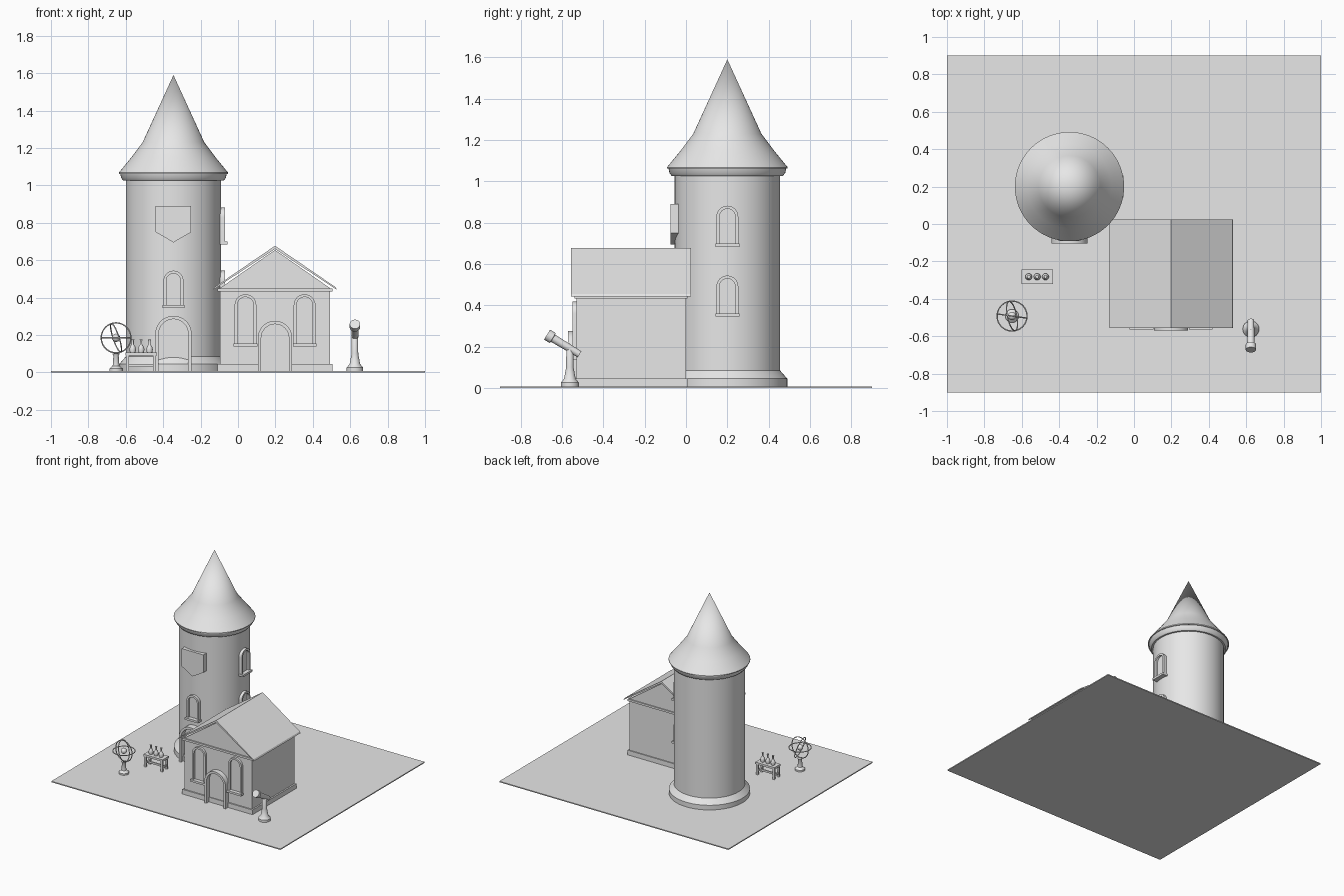
import bpy, bmesh, math
from mathutils import Matrix, Vector

old = bpy.data.objects.get("Cube")
if old:
    bpy.data.objects.remove(old, do_unlink=True)

stone = bpy.data.materials.new("plain grey")
stone.use_nodes = True
GREY = (0.8, 0.8, 0.8, 1)
stone.diffuse_color = GREY
stone.node_tree.nodes["Principled BSDF"].inputs["Base Color"].default_value = GREY


def finish(name, bm, matrix=Matrix(), smooth=False):
    bmesh.ops.recalc_face_normals(bm, faces=bm.faces)
    mesh = bpy.data.meshes.new(name)
    bm.to_mesh(mesh)
    bm.free()
    mesh.materials.append(stone)
    obj = bpy.data.objects.new(name, mesh)
    obj.matrix_world = matrix
    bpy.context.collection.objects.link(obj)
    if smooth:
        bpy.ops.object.select_all(action='DESELECT')
        obj.select_set(True)
        bpy.context.view_layer.objects.active = obj
        bpy.ops.object.shade_smooth_by_angle(angle=math.radians(35))
    return obj


def box(name, x0, x1, y0, y1, z0, z1, matrix=Matrix()):
    bm = bmesh.new()
    bmesh.ops.create_cube(bm, size=1)
    for v in bm.verts:
        v.co = ((x0 + x1) / 2 + v.co.x * (x1 - x0), (y0 + y1) / 2 + v.co.y * (y1 - y0),
                (z0 + z1) / 2 + v.co.z * (z1 - z0))
    return finish(name, bm, matrix)


def lathe(name, profile, matrix, sides=32):
    """Spin (radius, height) points around z."""
    bm = bmesh.new()
    pts = [bm.verts.new((r, 0, z)) for r, z in profile]
    edges = [bm.edges.new(pair) for pair in zip(pts, pts[1:])]
    bmesh.ops.spin(bm, geom=pts + edges, axis=(0, 0, 1), cent=(0, 0, 0),
                   angle=math.tau, steps=sides, use_duplicate=False)
    bmesh.ops.remove_doubles(bm, verts=bm.verts, dist=0.0001)
    return finish(name, bm, matrix, True)


def prism(name, outline, y0, y1, matrix=Matrix()):
    """Extrude an (x, z) outline along y."""
    bm = bmesh.new()
    face = bm.faces.new([bm.verts.new((x, y0, z)) for x, z in outline])
    new = bmesh.ops.extrude_face_region(bm, geom=[face])["geom"]
    bmesh.ops.translate(bm, vec=(0, y1 - y0, 0),
                        verts=[v for v in new if isinstance(v, bmesh.types.BMVert)])
    return finish(name, bm, matrix)


def arch(half, height, z0=0.0, steps=16):
    """Round-headed outline standing on z0."""
    head = [(half * math.cos(math.pi * i / steps), height - half + half * math.sin(math.pi * i / steps))
            for i in range(steps + 1)]
    return [(half, z0)] + head + [(-half, z0)]


def opening(name, matrix, half, height, border, depth, back, sill):
    """Arched surround with a set-back panel, facing -y at the wall plane."""
    outer, inner = arch(half, height), arch(half - border, height - border)
    bm = bmesh.new()
    rings = [[bm.verts.new((x, y, z)) for x, z in line]
             for line, y in ((outer, back), (outer, -depth), (inner, -depth), (inner, back))]
    for a, b in zip(rings, rings[1:] + rings[:1]):
        for i in range(len(a) - 1):
            bm.faces.new((a[i], a[i + 1], b[i + 1], b[i]))
    for end in (0, -1):
        bm.faces.new([r[end] for r in rings])
    finish(name + "_surround", bm, matrix, True)
    prism(name + "_panel", inner, -0.004, back, matrix)
    if sill:
        box(name + "_sill", -half - 0.005, half + 0.005, -depth - 0.015, back, -0.012, 0.004, matrix)


def at(x, y, z, turn=0):
    return Matrix.Translation((x, y, z)) @ Matrix.Rotation(math.radians(turn), 4, 'Z')


def ring(name, radius, thick, matrix):
    bm = bmesh.new()
    rows = []
    for i in range(48):
        a = math.tau * i / 48
        rows.append([bm.verts.new(((radius + thick * math.cos(b)) * math.cos(a),
                                   (radius + thick * math.cos(b)) * math.sin(a), thick * math.sin(b)))
                     for b in (math.tau * j / 8 for j in range(8))])
    for i, row in enumerate(rows):
        nxt = rows[(i + 1) % 48]
        for j in range(8):
            k = (j + 1) % 8
            bm.faces.new((row[j], nxt[j], nxt[k], row[k]))
    finish(name, bm, matrix, True)


def ball(name, radius, matrix):
    bm = bmesh.new()
    bmesh.ops.create_uvsphere(bm, u_segments=20, v_segments=12, radius=radius)
    finish(name, bm, matrix, True)


# Ground slab
box("ground", -1, 1, -0.9, 0.9, 0, 0.008)
G = 0.008

# Round tower with flared foot, cornice and conical roof
TX, TY, TR = -0.345, 0.2, 0.255
tower = at(TX, TY, 0)
lathe("tower_wall", [(0, G), (0.29, G), (0.29, 0.045), (0.255, 0.085), (TR, 1.04), (0, 1.04)], tower, 64)
lathe("tower_cornice", [(TR - 0.01, 1.025), (0.268, 1.025), (0.28, 1.04), (0.285, 1.065), (TR - 0.01, 1.065)], tower, 64)
lathe("tower_roof", [(0, 1.062), (0.292, 1.062), (0.292, 1.068), (0.225, 1.15), (0.165, 1.23), (0, 1.59)], tower, 64)

# Tower openings and shield plaque
front = TY - TR
opening("tower_door", at(TX, front, G), 0.097, 0.295, 0.018, 0.05, 0.04, False)
opening("tower_front_window", at(TX, front, 0.357), 0.053, 0.187, 0.015, 0.02, 0.02, True)
for level, z in (("lower", 0.357), ("upper", 0.695)):
    opening(level + "_side_window", at(TX + TR, TY, z, 90), 0.053, 0.187, 0.015, 0.02, 0.02, True)
prism("shield_plaque", [(-0.095, 0.89), (0.095, 0.89), (0.095, 0.75), (0, 0.695), (-0.095, 0.75)],
      front - 0.02, front + 0.025, at(TX, 0, 0))

# House body
HX = 0.198
house = at(HX, 0, 0)
box("house_plinth", -0.307, 0.307, -0.54, 0.008, G, 0.045, house)
prism("house_wall", [(-0.295, G), (0.295, G), (0.295, 0.45), (0, 0.655), (-0.295, 0.45)], -0.53, 0, house)
box("house_cornice", -0.307, 0.307, -0.54, 0.008, 0.433, 0.449, house)
prism("house_roof", [(-0.33, 0.442), (-0.325, 0.455), (0, 0.677), (0.325, 0.455), (0.33, 0.442), (0, 0.66)],
      -0.557, 0.025, house)

# House openings
opening("house_door", at(HX, -0.53, G), 0.092, 0.268, 0.018, 0.04, 0.02, False)
for side, x in (("right", -0.158), ("left", 0.158)):
    opening(side + "_house_window", at(HX + x, -0.53, 0.15), 0.058, 0.268, 0.015, 0.018, 0.02, True)

# Ringed globe on a pedestal
lathe("globe_stand", [(0, G), (0.036, G), (0.036, 0.02), (0.018, 0.035), (0.014, 0.09), (0.02, 0.1), (0, 0.104)],
      at(-0.652, -0.492, 0), 24)
globe = at(-0.652, -0.492, 0.185)
ball("globe_core", 0.022, globe)
for name, axis, tilt, turn in (("level", 'X', 0, 0), ("facing", 'X', 90, -8), ("crossing", 'Y', 72, 12)):
    ring("globe_" + name + "_ring", 0.08, 0.0035,
         globe @ Matrix.Rotation(math.radians(turn), 4, 'Z') @ Matrix.Rotation(math.radians(tilt), 4, axis))

# Bench with three flasks
bench = at(-0.518, -0.282, 0)
box("bench_top", -0.084, 0.084, -0.038, 0.038, 0.09, 0.106, bench)
for x in (-0.072, 0.072):
    for y in (-0.028, 0.028):
        box("bench_leg", x - 0.008, x + 0.008, y - 0.007, y + 0.007, G, 0.092, bench)
    box("bench_end_rail", x - 0.005, x + 0.005, -0.028, 0.028, 0.03, 0.045, bench)
box("bench_stretcher", -0.072, 0.072, -0.005, 0.005, 0.03, 0.045, bench)
for x in (-0.045, 0, 0.045):
    lathe("flask", [(0, 0.105), (0.014, 0.105), (0.018, 0.122), (0.014, 0.137), (0.006, 0.15), (0.006, 0.17),
                    (0.009, 0.176), (0, 0.177)], bench @ Matrix.Translation((x, 0, 0)), 20)

# Telescope on a pedestal
lathe("telescope_stand", [(0, G), (0.044, G), (0.044, 0.026), (0.028, 0.045), (0.018, 0.1), (0.017, 0.19), (0, 0.215)],
      at(0.625, -0.562, 0), 24)
low, high = Vector((0.625, -0.515, 0.163)), Vector((0.625, -0.672, 0.258))
aim = Matrix.Translation(low) @ (high - low).to_track_quat('Z', 'Y').to_matrix().to_4x4()
lathe("telescope_tube", [(0, 0), (0.017, 0), (0.02, 0.15), (0.028, 0.152), (0.028, 0.184), (0, 0.184)], aim, 24)
